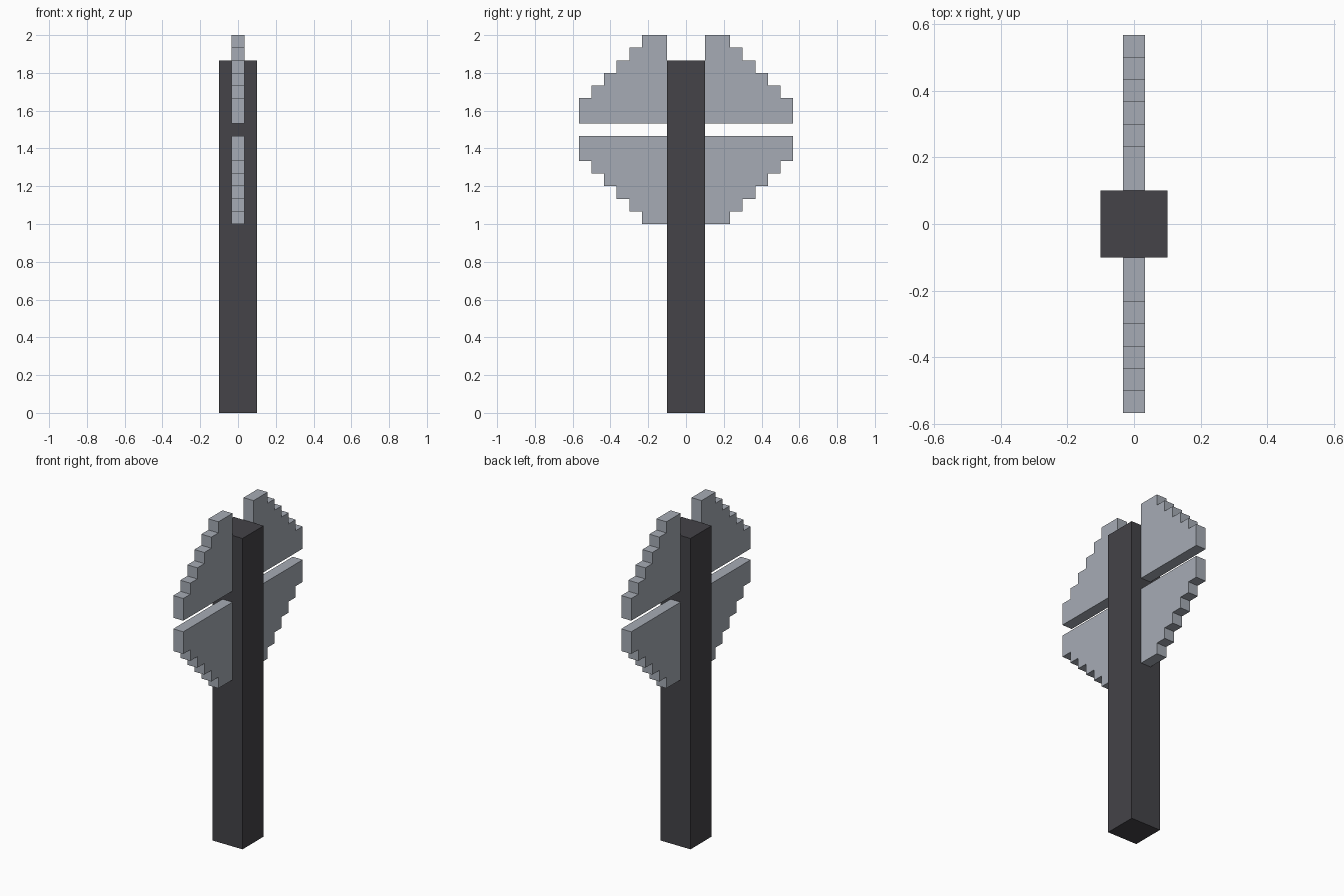
import bpy
import bmesh

U = 1 / 15  # size of one step

cube = bpy.data.objects.get("Cube")
if cube:
    bpy.data.objects.remove(cube, do_unlink=True)


def make_material(name, rgb):
    mat = bpy.data.materials.new(name)
    mat.use_nodes = True
    colour = (*rgb, 1)
    mat.diffuse_color = colour
    mat.node_tree.nodes["Principled BSDF"].inputs["Base Color"].default_value = colour
    return mat


def extrude_profile(name, points, axis_points, depth, mat):
    """Extrude a flat outline along depth; axis_points maps 2D to 3D."""
    bm = bmesh.new()
    face = bm.faces.new([bm.verts.new(axis_points(a, b)) for a, b in points])
    result = bmesh.ops.extrude_face_region(bm, geom=[face])
    moved = [g for g in result["geom"] if isinstance(g, bmesh.types.BMVert)]
    bmesh.ops.translate(bm, vec=depth, verts=moved)
    bmesh.ops.recalc_face_normals(bm, faces=bm.faces)
    mesh = bpy.data.meshes.new(name)
    bm.to_mesh(mesh)
    bm.free()
    mesh.materials.append(mat)
    obj = bpy.data.objects.new(name, mesh)
    bpy.context.collection.objects.link(obj)
    return obj


charcoal = make_material("charcoal", (0.058, 0.056, 0.065))
pale_grey = make_material("pale grey", (0.38, 0.41, 0.46))

# Square post
h = 1.5 * U
extrude_profile("post", [(-h, -h), (h, -h), (h, h), (-h, h)],
                lambda a, b: (a, b, 0), (0, 0, 28 * U), charcoal)

# Stepped quarter outline, measured out from the post and away from the gap
outline = [(1.5, 0), (8.5, 0)]
for i in range(6):
    outline += [(8.5 - i, 2 + i), (7.5 - i, 2 + i)]
outline[-1] = (1.5, 7)

# Four stepped blades: front and back, above and below the gap
for side, y_sign in (("front", -1), ("back", 1)):
    for level, z_start, z_sign in (("upper", 23, 1), ("lower", 22, -1)):
        extrude_profile(
            f"{side}_{level}_blade", outline,
            lambda a, b: (-U / 2, y_sign * a * U, (z_start + z_sign * b) * U),
            (U, 0, 0), pale_grey)
